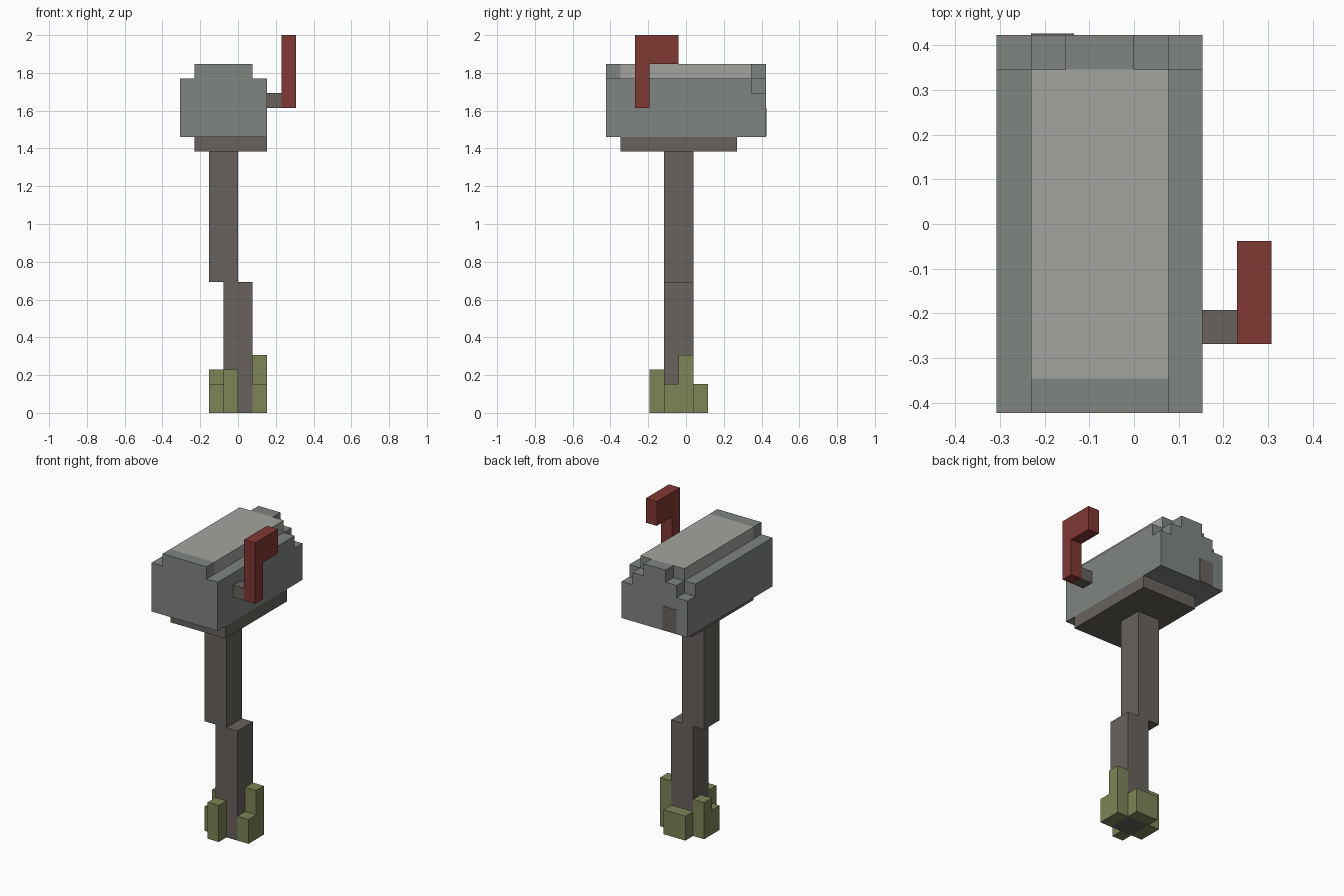
import bpy
import bmesh

U = 1 / 13  # size of one block

if "Cube" in bpy.data.objects:
    bpy.data.objects.remove(bpy.data.objects["Cube"], do_unlink=True)


def linear(c):
    c /= 255
    return c / 12.92 if c <= 0.04045 else ((c + 0.055) / 1.055) ** 2.4


def material(name, r, g, b):
    m = bpy.data.materials.new(name)
    m.use_nodes = True
    color = (linear(r), linear(g), linear(b), 1)
    m.diffuse_color = color
    bsdf = m.node_tree.nodes["Principled BSDF"]
    bsdf.inputs["Base Color"].default_value = color
    bsdf.inputs["Roughness"].default_value = 0.9
    return m


grey = material("metal grey", 127, 133, 129)
pale = material("pale grey", 163, 165, 160)
wood = material("weathered wood", 104, 98, 92)
red = material("flag red", 128, 56, 52)
green = material("grass green", 124, 133, 86)


def prism(name, outline, stops, axis, *mats):
    """Extrude a block-unit outline through the stops along the x or y axis."""
    bm = bmesh.new()
    rings = []
    for s in stops:
        rings.append([bm.verts.new((s * U, a * U, z * U) if axis == "x" else (a * U, s * U, z * U))
                      for a, z in outline])
    n = len(outline)
    for r0, r1 in zip(rings, rings[1:]):
        for i in range(n):
            j = (i + 1) % n
            bm.faces.new((r0[i], r0[j], r1[j], r1[i]))
    bm.faces.new(rings[0])
    bm.faces.new(rings[-1])
    bmesh.ops.recalc_face_normals(bm, faces=bm.faces)
    me = bpy.data.meshes.new(name)
    bm.to_mesh(me)
    bm.free()
    for m in mats:
        me.materials.append(m)
    ob = bpy.data.objects.new(name, me)
    bpy.context.collection.objects.link(ob)
    return ob


def box(name, mat, x, y, z):
    outline = [(x[0], z[0]), (x[1], z[0]), (x[1], z[1]), (x[0], z[1])]
    return prism(name, outline, y, "y", mat)


def stepped(half, mid=-1):
    """Symmetric box section from the right half of its outline."""
    return [(mid + w, z) for w, z in half] + [(mid - w, z) for w, z in reversed(half)]


# Mailbox body: grey shell with a pale roof panel behind the front rim
body = prism("mailbox_body", stepped([(3, 19), (3, 23), (2, 23), (2, 24)]),
             (-5.5, -4.5, 4.5), "y", grey, pale)
for p in body.data.polygons:
    if p.center.z > 23.2 * U and p.center.y > -4 * U and abs(p.normal.y) < 0.5:
        p.material_index = 1

# Rounded rear end and its small wooden patch
prism("rear_end", stepped([(3, 19), (3, 22), (2, 22), (2, 23), (1, 23), (1, 24)]),
      (4.5, 5.5), "y", grey)
box("rear_patch", wood, (-3, -1.75), (5.5, 5.54), (19.05, 21))

# Wooden support
box("platform", wood, (-3, 2), (-4.5, 3.5), (18, 19))
box("upper_post", wood, (-2, 0), (-1.5, 0.5), (9, 18))
box("lower_post", wood, (-1, 1), (-1.5, 0.5), (0, 9))

# Signal flag on its arm
box("flag_arm", wood, (2, 3), (-3.5, -2.5), (21, 22))
prism("flag", [(-3.5, 21), (-2.5, 21), (-2.5, 24), (-0.5, 24), (-0.5, 26), (-3.5, 26)],
      (3, 4), "x", red)

# Grass tufts around the foot
for side, x, top in (("left", (1, 2), 4), ("right", (-2, -1), 3)):
    prism(side + "_grass", [(-1.5, 0), (0.5, 0), (0.5, top), (-0.5, top), (-0.5, 2), (-1.5, 2)],
          x, "x", green)
box("front_grass", green, (-1, 0), (-2.5, -1.5), (0, 3))
box("back_grass", green, (-1, 1), (0.5, 1.5), (0, 2))
